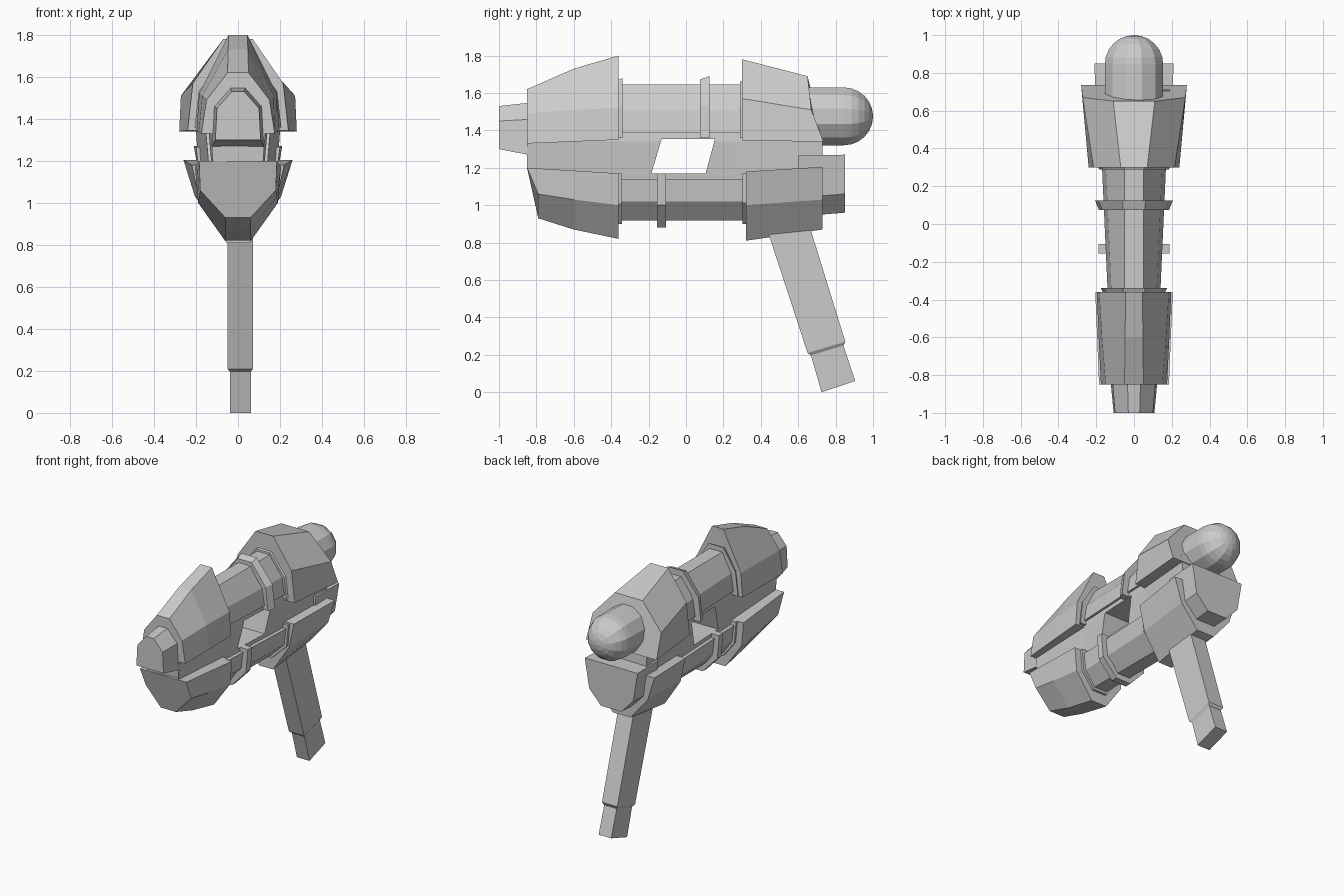
import bpy, bmesh
from math import sin, cos, pi

if "Cube" in bpy.data.objects:
    bpy.data.objects.remove(bpy.data.objects["Cube"])


def loft(name, rings):
    """Closed solid skinned through rings of equal point count."""
    bm = bmesh.new()
    vs = [[bm.verts.new(p) for p in r] for r in rings]
    n = len(vs[0])
    for a, b in zip(vs, vs[1:]):
        for i in range(n):
            j = (i + 1) % n
            bm.faces.new((a[i], a[j], b[j], b[i]))
    bm.faces.new(vs[0])
    bm.faces.new(vs[-1])
    bmesh.ops.recalc_face_normals(bm, faces=bm.faces)
    me = bpy.data.meshes.new(name)
    bm.to_mesh(me)
    bm.free()
    ob = bpy.data.objects.new(name, me)
    bpy.context.collection.objects.link(ob)
    return ob


def sym(y, *pts):
    """Ring mirrored in x from (x, z) points, or (x, z, y) to override y."""
    right = [(p[0], p[2] if len(p) > 2 else y, p[1]) for p in pts]
    return right + [(-x, yy, z) for x, yy, z in reversed(right)]


# Core body, widening to the rear, with a slanted window cut through it
def core(y, w, low_y):
    return sym(y, (w - .02, 1.10, low_y), (w - .01, 1.20), (w, 1.34),
               (w - .01, 1.42, y * .97))


body = loft("core_body", [core(-.85, .13, -.80), core(-.35, .13, -.35),
                          core(.30, .16, .30), core(.73, .20, .73)])
window = [(-.185, 1.17), (-.13, 1.355), (.155, 1.355), (.105, 1.17)]
cutter = loft("window_cutter", [[(x, y, z) for y, z in window] for x in (-.5, .5)])
cutter.hide_render = True
cutter.hide_set(True)
cut = body.modifiers.new("window", 'BOOLEAN')
cut.operation = 'DIFFERENCE'
cut.solver = 'EXACT'
cut.object = cutter

# Muzzle
loft("muzzle", [sym(-1, (.108, 1.30), (.10, 1.45), (.03, 1.53)),
                sym(-.82, (.125, 1.265), (.115, 1.46), (.035, 1.55))])

# Four armour shells
loft("upper_front_shell", [
    sym(-.85, (.175, 1.33), (.15, 1.49), (.05, 1.62)),
    sym(-.60, (.187, 1.34), (.17, 1.51), (.047, 1.73)),
    sym(-.36, (.197, 1.35), (.185, 1.52), (.045, 1.80))])
loft("upper_rear_shell", [
    sym(.30, (.24, 1.345), (.215, 1.57), (.07, 1.78)),
    sym(.65, (.28, 1.34, .735), (.272, 1.51, .67), (.11, 1.69))])
loft("lower_front_shell", [
    sym(-.79, (.06, .93), (.18, 1.06), (.185, 1.20, -.85)),
    sym(-.60, (.06, .87), (.185, 1.03), (.195, 1.185)),
    sym(-.36, (.062, .82), (.19, 1.00), (.205, 1.17))])
loft("lower_rear_shell", [
    sym(.32, (.055, .81), (.18, 1.00), (.22, 1.18)),
    sym(.73, (.07, .87), (.205, 1.03), (.26, 1.205))])


# Upper and lower barrels with their collars, all tapering toward the front
def upper(y, d=0, base=1.39):
    w = .14 + (y + .35) * .045 + d
    return sym(y, (w, base), (w - .02, 1.51 + d / 2), (.05 + d / 4, 1.645 + d))


def lower(y, d=0, base=1.14):
    w = .14 + (y + .35) * .045 + d
    return sym(y, (w, base), (w - .015, 1.02 - d / 2), (.05 + d / 4, .918 - d))


loft("upper_barrel", [upper(-.38), upper(.34)])
loft("lower_barrel", [lower(-.38), lower(.34)])
for i, (a, b, d) in enumerate([(-.37, -.34, .035), (.075, .125, .045), (.288, .31, .025)]):
    loft(f"upper_collar_{i}", [upper(a, d * .6, 1.36), upper(b, d, 1.36)])
for i, (a, b, d) in enumerate([(-.37, -.343, .018), (-.155, -.107, .038), (.303, .33, .018)]):
    loft(f"lower_collar_{i}", [lower(a, d, 1.17), lower(b, d, 1.17)])

# Rear block below the power cell
loft("rear_block", [
    sym(.60, (.07, .94), (.17, 1.04), (.20, 1.265)),
    sym(.85, (.08, .96), (.175, 1.06), (.21, 1.27))])

# Domed power cell, twelve-sided
profile = [(.50, .16), (.845, .16)]
profile += [(.845 + .155 * sin(t * pi / 12), .16 * cos(t * pi / 12)) for t in range(1, 6)]
profile.append((1.0, .004))
loft("power_cell", [[(r * cos((k + .5) * pi / 6), y, 1.475 + r * sin((k + .5) * pi / 6))
                     for k in range(12)] for y, r in profile])

# Raked grip with a narrower butt, set slightly off centre
grip = [((.391, 1.00), (.626, 1.00), .061), ((.65, .21), (.852, .27), .061),
        ((.668, .197), (.842, .25), .05), ((.725, 0), (.905, .06), .05)]
loft("grip", [[(.011 - h, *f), (.011 + h, *f), (.011 + h, *b), (.011 - h, *b)]
              for f, b, h in grip])
